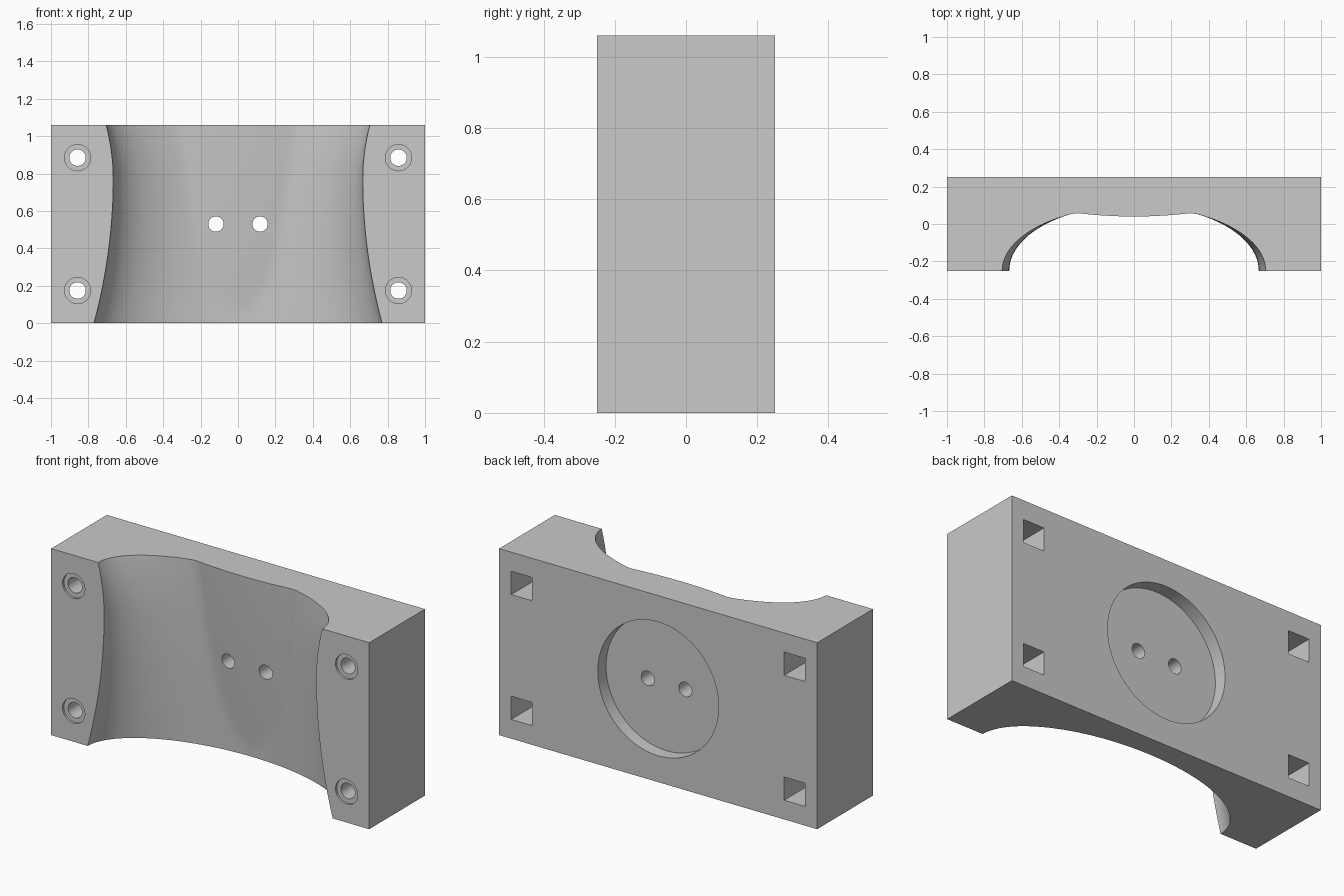
import bpy, bmesh, math

cube = bpy.data.objects.get("Cube")
if cube:
    bpy.data.objects.remove(cube, do_unlink=True)

HEIGHT, DEPTH = 1.06, 0.25   # full height, half depth

grey = bpy.data.materials.new("plain_grey")
grey.use_nodes = True
grey.diffuse_color = (0.585, 0.585, 0.585, 1)
grey.node_tree.nodes["Principled BSDF"].inputs["Base Color"].default_value = grey.diffuse_color


def finish(bm, name):
    bm.normal_update()
    bmesh.ops.recalc_face_normals(bm, faces=bm.faces)
    mesh = bpy.data.meshes.new(name)
    bm.to_mesh(mesh)
    bm.free()
    mesh.materials.append(grey)
    obj = bpy.data.objects.new(name, mesh)
    bpy.context.collection.objects.link(obj)
    return obj


def box(name, x, y0, y1, z, w, h):
    bm = bmesh.new()
    bmesh.ops.create_cube(bm, size=1)
    for v in bm.verts:
        v.co = (x + v.co.x * w, (y0 + y1) / 2 + v.co.y * (y1 - y0), z + v.co.z * h)
    return finish(bm, name)


def cylinder(name, x, y0, y1, z, r, sides=40):
    bm = bmesh.new()
    bmesh.ops.create_cone(bm, cap_ends=True, segments=sides, radius1=r, radius2=r, depth=1)
    for v in bm.verts:
        v.co = (x + v.co.x, (y0 + y1) / 2 - v.co.z * (y1 - y0), z + v.co.y)
    return finish(bm, name)


def cradle_section(z, steps=72):
    """Oval hollow with a waist, limited by a shallow bulge in the upper middle."""
    d = z - 0.77
    w = 0.667 + (0.174 if d < 0 else 0.45) * d * d
    reach = 0.377 - 0.03 * z
    t = HEIGHT - z
    pts = [(-w, -0.5, z)]
    for i in range(steps + 1):
        a = math.pi * i / steps
        x = -w * math.cos(a)
        oval = -DEPTH + reach * math.sin(a)
        bulge = 0.04 + 0.055 * t + 0.03 * t * t + 0.2 * x * x
        pts.append((x, min(oval, bulge), z))
    return pts + [(w, -0.5, z)]


def cradle_cutter():
    bm = bmesh.new()
    count = 28
    rings = []
    for k in range(count + 1):
        z = -0.04 + (HEIGHT + 0.08) * k / count
        rings.append([bm.verts.new(p) for p in cradle_section(z)])
    n = len(rings[0])
    for a, b in zip(rings, rings[1:]):
        for i in range(n):
            j = (i + 1) % n
            bm.faces.new((a[i], a[j], b[j], b[i]))
    bm.faces.new(rings[0])
    bm.faces.new(rings[-1])
    return finish(bm, "cradle_cutter")


# Main block
block = box("cradle_block", 0, -DEPTH, DEPTH, HEIGHT / 2, 2, HEIGHT)

# Front hollow, round back recess and the two middle holes
cutters = [cradle_cutter(), cylinder("recess_cutter", 0, 0.175, 0.4, 0.53, 0.38, 96)]
for s in (-1, 1):
    cutters.append(cylinder("middle_hole_cutter", s * 0.118, -0.4, 0.4, 0.53, 0.041))
    # Corner bolt holes with shallow front seats and square back pockets
    for z in (0.175, 0.885):
        x = s * 0.858
        cutters.append(box("square_pocket_cutter", x, -0.04, 0.4, z, 0.132, 0.132))
        cutters.append(cylinder("bolt_seat_cutter", x, -0.4, -DEPTH + 0.012, z, 0.07))
        cutters.append(cylinder("bolt_hole_cutter", x, -0.45, 0.1, z, 0.044))

bpy.ops.object.select_all(action="DESELECT")
block.select_set(True)
bpy.context.view_layer.objects.active = block
for c in cutters:
    c.hide_render = True
    mod = block.modifiers.new(c.name, "BOOLEAN")
    mod.operation = "DIFFERENCE"
    mod.solver = "EXACT"
    mod.object = c
    bpy.ops.object.modifier_apply(modifier=mod.name)
for c in cutters:
    bpy.data.objects.remove(c, do_unlink=True)

bpy.ops.object.shade_smooth_by_angle(angle=math.radians(30))
